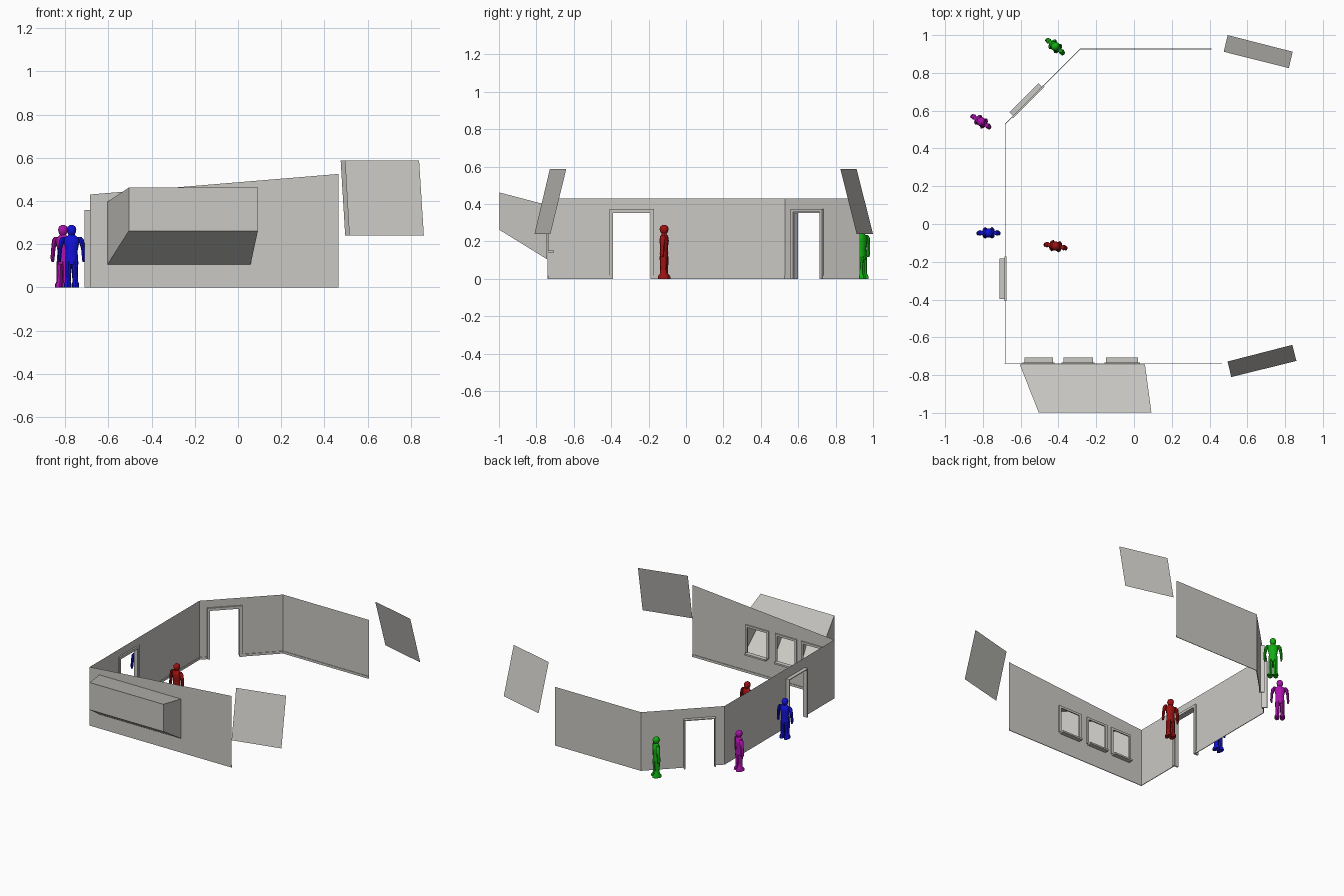
import bpy, bmesh, math
from mathutils import Matrix, Vector

if "Cube" in bpy.data.objects:
    bpy.data.objects.remove(bpy.data.objects["Cube"])


def material(name, r, g, b):
    m = bpy.data.materials.new(name)
    m.diffuse_color = (r, g, b, 1)
    m.use_nodes = True
    m.node_tree.nodes["Principled BSDF"].inputs["Base Color"].default_value = m.diffuse_color
    return m


GREY = material("wall grey", 0.59, 0.58, 0.55)
RED = material("red", 0.34, 0.006, 0.006)
BLUE = material("blue", 0.006, 0.006, 0.70)
GREEN = material("green", 0.006, 0.42, 0.006)
PURPLE = material("purple", 0.42, 0.006, 0.42)


def finish(name, bm, mat, matrix=None, smooth=False):
    me = bpy.data.meshes.new(name)
    bm.to_mesh(me)
    bm.free()
    me.materials.append(mat)
    ob = bpy.data.objects.new(name, me)
    bpy.context.collection.objects.link(ob)
    if matrix:
        me.transform(matrix)
    if smooth:
        bpy.ops.object.select_all(action='DESELECT')
        ob.select_set(True)
        bpy.context.view_layer.objects.active = ob
        bpy.ops.object.shade_smooth_by_angle(angle=math.radians(40))
    return ob


def box(bm, u0, u1, d0, d1, z0, z1):
    m = Matrix.Translation(((u0 + u1) / 2, (d0 + d1) / 2, (z0 + z1) / 2)) \
        @ Matrix.Diagonal((u1 - u0, d1 - d0, z1 - z0, 1))
    bmesh.ops.create_cube(bm, size=1, matrix=m)


def quad(bm, pts):
    bm.faces.new([bm.verts.new(p) for p in pts])


def wall(name, p0, p1, h0, h1, doors=(), windows=()):
    """Thin wall from p0 to p1; local x runs along it, local y points into the room."""
    d = Vector((p1[0] - p0[0], p1[1] - p0[1], 0))
    length = d.length
    d.normalize()
    n = Vector((-d.y, d.x, 0))
    place = Matrix(((d.x, n.x, 0, p0[0]), (d.y, n.y, 0, p0[1]), (0, 0, 1, 0), (0, 0, 0, 1)))
    holes = [(c - 0.105, c + 0.105, 0, 0.357) for c in doors]
    holes += [(a + 0.015, b - 0.015, 0.152, 0.337) for a, b in windows]
    us = sorted({0, length, *[h[0] for h in holes], *[h[1] for h in holes]})
    zs = sorted({0, *[h[2] for h in holes], *[h[3] for h in holes]})

    # wall sheet with its openings left out
    bm = bmesh.new()
    for a, b in zip(us, us[1:]):
        ta, tb = (h0 + (h1 - h0) * u / length for u in (a, b))
        for i, z in enumerate(zs):
            top = zs[i + 1] if i + 1 < len(zs) else None
            mid = ((a + b) / 2, z + 0.001)
            if any(h[0] < mid[0] < h[1] and h[2] <= mid[1] < h[3] for h in holes):
                continue
            quad(bm, [(a, 0, z), (b, 0, z), (b, 0, top or tb), (a, 0, top or ta)])
    bmesh.ops.remove_doubles(bm, verts=bm.verts, dist=1e-5)
    finish(name, bm, GREY, place)

    # skirting strip, broken at the doors
    bm = bmesh.new()
    cuts = [0] + [c + s * 0.118 for c in sorted(doors) for s in (-1, 1)] + [length]
    for a, b in zip(cuts[::2], cuts[1::2]):
        box(bm, a, b, 0.001, 0.005, 0, 0.017)
    finish(name + "_skirting", bm, GREY, place)

    # door casing on the inside, jamb reaching outward
    for c in doors:
        bm = bmesh.new()
        for s in (-1, 1):
            a, b = sorted((c + s * 0.118, c + s * 0.102))
            box(bm, a, b, 0, 0.011, 0, 0.375)
            a, b = sorted((c + s * 0.108, c + s * 0.099))
            box(bm, a, b, -0.026, 0.005, 0, 0.355)
        box(bm, c - 0.102, c + 0.102, 0, 0.011, 0.357, 0.375)
        box(bm, c - 0.108, c + 0.108, -0.026, 0.005, 0.352, 0.358)
        finish(name + "_door_frame", bm, GREY, place)

    # window frame and sill on the inside
    for i, (a, b) in enumerate(windows):
        bm = bmesh.new()
        box(bm, a, a + 0.016, 0, 0.008, 0.15, 0.352)
        box(bm, b - 0.016, b, 0, 0.008, 0.15, 0.352)
        box(bm, a, b, 0, 0.008, 0.336, 0.352)
        box(bm, a + 0.01, b - 0.01, 0, 0.033, 0.14, 0.152)
        finish(f"window_frame_{i + 1}", bm, GREY, place)


# room walls, counterclockwise
A, B, C, D, E = (0.41, 0.93), (-0.285, 0.93), (-0.685, 0.53), (-0.685, -0.74), (0.465, -0.74)
wall("back_wall", A, B, 0.43, 0.43)
wall("diagonal_wall", B, C, 0.43, 0.43, doors=[0.395])
wall("left_wall", C, D, 0.43, 0.43, doors=[0.82])
wall("front_wall", D, E, 0.43, 0.525,
     windows=[(x0 + 0.685, x1 + 0.685) for x0, x1 in ((-0.59, -0.42), (-0.383, -0.208), (-0.157, 0.032))])

# window bay: three slanted boxes open towards the wall
bm = bmesh.new()
rows = []
for xi, xo in ((-0.605, -0.505), (-0.395, -0.3), (-0.175, -0.105), (0.058, 0.092)):
    rows.append([bm.verts.new(p) for p in ((xi, -0.743, 0.105), (xo, -0.997, 0.262),
                                           (xo, -0.997, 0.462), (xi, -0.743, 0.395))])
for r in rows:
    bm.faces.new(r)
for r, s in zip(rows, rows[1:]):
    for k in range(3):
        bm.faces.new((r[k], s[k], s[k + 1], r[k + 1]))
finish("window_bay", bm, GREY)

# two floating panels leaning inward
for name, pts in (
    ("front_panel", ((0.515, -0.81, 0.24), (0.86, -0.725, 0.24), (0.838, -0.64, 0.588), (0.495, -0.728, 0.588))),
    ("back_panel", ((0.84, 0.912, 0.24), (0.496, 1.0, 0.24), (0.475, 0.912, 0.588), (0.82, 0.825, 0.588))),
):
    bm = bmesh.new()
    quad(bm, pts)
    finish(name, bm, GREY)


def loft(bm, rings, sides=10):
    """Closed tube through rings of (x, y, z, x radius, y radius)."""
    loops = []
    for x, y, z, rx, ry in rings:
        loops.append([bm.verts.new((x + rx * math.cos(t), y + ry * math.sin(t), z))
                      for t in (2 * math.pi * i / sides for i in range(sides))])
    for p, q in zip(loops, loops[1:]):
        for i in range(sides):
            j = (i + 1) % sides
            bm.faces.new((p[i], p[j], q[j], q[i]))
    bm.faces.new(loops[0][::-1])
    bm.faces.new(loops[-1])


def figure(name, x, y, angle, mat):
    bm = bmesh.new()
    # torso and neck
    loft(bm, [(0, 0, 0.105, 0.030, 0.021), (0, 0, 0.14, 0.030, 0.022), (0, 0, 0.165, 0.027, 0.020),
              (0, 0, 0.205, 0.035, 0.025), (0, 0, 0.228, 0.036, 0.021), (0, 0, 0.238, 0.020, 0.014),
              (0, 0, 0.25, 0.011, 0.011)])
    # head
    loft(bm, [(0, 0, 0.24, 0.010, 0.012), (0, 0, 0.25, 0.018, 0.020), (0, 0, 0.267, 0.022, 0.025),
              (0, 0, 0.281, 0.018, 0.020), (0, 0, 0.289, 0.007, 0.008)])
    for s in (-1, 1):
        # arm and hand
        loft(bm, [(s * 0.055, -0.002, 0.118, 0.005, 0.008), (s * 0.056, -0.002, 0.135, 0.008, 0.012),
                  (s * 0.053, 0, 0.18, 0.009, 0.012), (s * 0.044, 0, 0.22, 0.013, 0.015),
                  (s * 0.036, 0, 0.234, 0.010, 0.011)], 8)
        # leg and foot
        loft(bm, [(s * 0.018, 0, 0, 0.017, 0.031), (s * 0.018, 0, 0.015, 0.017, 0.030),
                  (s * 0.017, 0, 0.028, 0.013, 0.019), (s * 0.016, 0, 0.06, 0.014, 0.019),
                  (s * 0.015, 0, 0.12, 0.016, 0.022)], 8)
    place = Matrix.Translation((x, y, 0)) @ Matrix.Rotation(math.radians(angle), 4, 'Z')
    finish(name, bm, mat, place, smooth=True)


# four standing figures
figure("red_figure", -0.415, -0.117, -10, RED)
figure("blue_figure", -0.77, -0.047, 0, BLUE)
figure("purple_figure", -0.81, 0.542, -33, PURPLE)
figure("green_figure", -0.417, 0.94, -40, GREEN)
